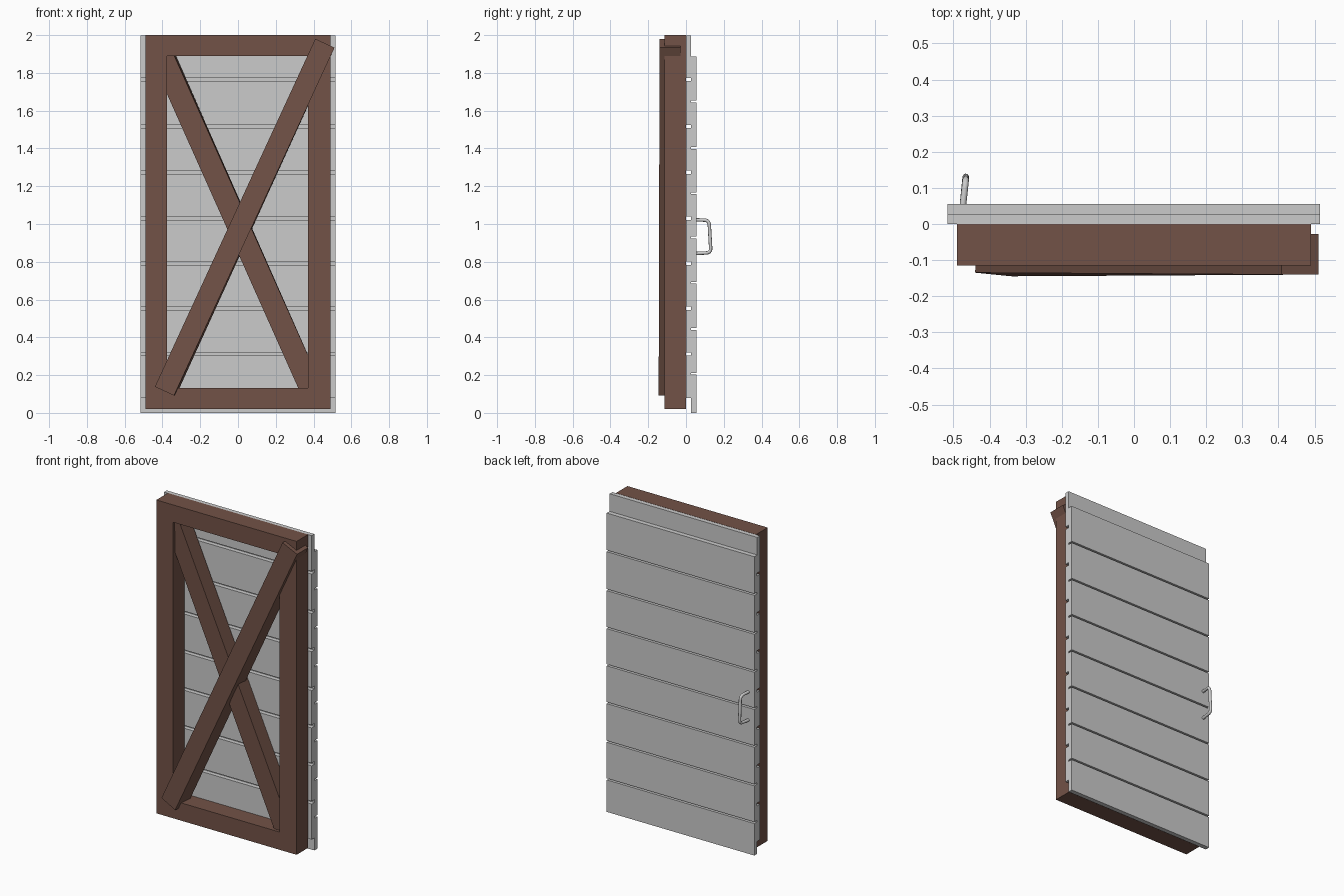
import bpy, bmesh, math
from mathutils import Vector

if "Cube" in bpy.data.objects:
    bpy.data.objects.remove(bpy.data.objects["Cube"])

wood = bpy.data.materials.new("brown_wood")
wood.diffuse_color = (0.17, 0.085, 0.063, 1)
wood.use_nodes = True
wood.node_tree.nodes["Principled BSDF"].inputs["Base Color"].default_value = wood.diffuse_color


def make(name, verts, faces, mat=None):
    me = bpy.data.meshes.new(name)
    me.from_pydata([tuple(v) for v in verts], [], faces)
    bm = bmesh.new()
    bm.from_mesh(me)
    bmesh.ops.recalc_face_normals(bm, faces=bm.faces)
    bm.to_mesh(me)
    bm.free()
    ob = bpy.data.objects.new(name, me)
    bpy.context.collection.objects.link(ob)
    if mat:
        me.materials.append(mat)
    return ob


def loft(name, rings, mat=None, closed=False):
    # join matching cross-sections with quads, capped unless the loop closes
    n, k = len(rings[0]), len(rings)
    faces = []
    for r in range(k if closed else k - 1):
        s = (r + 1) % k
        for i in range(n):
            j = (i + 1) % n
            faces.append((r * n + i, r * n + j, s * n + j, s * n + i))
    if not closed:
        faces += [tuple(range(n)), tuple(range((k - 1) * n, k * n))]
    return make(name, [v for r in rings for v in r], faces, mat)


# Rectangular frame as one piece
def rect(x0, x1, z0, z1, y):
    return [(x0, y, z0), (x1, y, z0), (x1, y, z1), (x0, y, z1)]


outer, inner = (-0.49, 0.49, 0.02, 2.0), (-0.375, 0.37, 0.132, 1.89)
loft("door_frame", [rect(*outer, -0.115), rect(*outer, 0), rect(*inner, 0),
                    rect(*inner, -0.115)], wood, closed=True)


# Diagonal braces, each with a slight twist along its length
def brace(name, ends, twists, yc, width, depth):
    a, b = (Vector((x, yc, z)) for x, z in ends)
    d = (b - a).normalized()
    w = Vector((abs(d.z), 0, -d.x * math.copysign(1, d.z)))
    y = Vector((0, 1, 0))
    rings = []
    for c, t in zip((a, b), twists):
        u = (w * math.cos(t) - y * math.sin(t)) * width / 2
        v = (y * math.cos(t) + w * math.sin(t)) * depth / 2
        rings.append([c - u - v, c + u - v, c + u + v, c - u + v])
    loft(name, rings, wood)


brace("front_brace", [(-0.385, 0.113), (0.46, 1.957)], (0.09, 0.0), -0.084, 0.112, 0.112)
brace("rear_brace", [(0.402, 0.09), (-0.415, 1.93)], (0.0, 0.09), -0.05, 0.118, 0.092)

# Overlapping shiplap boards: inner lip sits higher than the outer face
in_gaps = [0.07, 0.312, 0.553, 0.793, 1.03, 1.275, 1.516, 1.765, 2.008]
out_gaps = [-0.005, 0.207, 0.445, 0.689, 0.928, 1.163, 1.403, 1.649, 1.893]
for i in range(8):
    i0, i1 = in_gaps[i] + 0.009, in_gaps[i + 1] - 0.009
    o0, o1 = out_gaps[i] + 0.005, out_gaps[i + 1] - 0.005
    prof = [(0, i0), (0.027, i0), (0.027, o0), (0.056, o0),
            (0.056, o1), (0.027, o1), (0.027, i1), (0, i1)]
    loft(f"board_{i + 1}", [[(x, y, z) for y, z in prof] for x in (-0.517, 0.515)])

# Bent bar handle
corners = [Vector(p) for p in [(-0.474, 0.05, 0.844), (-0.466, 0.132, 0.848),
                               (-0.466, 0.122, 1.02), (-0.474, 0.05, 1.022)]]
path = [corners[0]]
for p, c, n in zip(corners, corners[1:], corners[2:]):
    s, e = c + (p - c).normalized() * 0.025, c + (n - c).normalized() * 0.025
    for k in range(6):
        t = k / 5
        path.append(s * (1 - t) ** 2 + c * 2 * t * (1 - t) + e * t * t)
path.append(corners[-1])
rings = []
for i, p in enumerate(path):
    d = (path[min(i + 1, len(path) - 1)] - path[max(i - 1, 0)]).normalized()
    v = d.cross(Vector((1, 0, 0))).normalized()
    u = v.cross(d)
    rings.append([p + 0.009 * (u * math.cos(a) + v * math.sin(a))
                  for a in (math.tau * k / 12 for k in range(12))])
handle = loft("handle", rings)
bpy.context.view_layer.objects.active = handle
handle.select_set(True)
bpy.ops.object.shade_smooth_by_angle(angle=math.radians(40))
